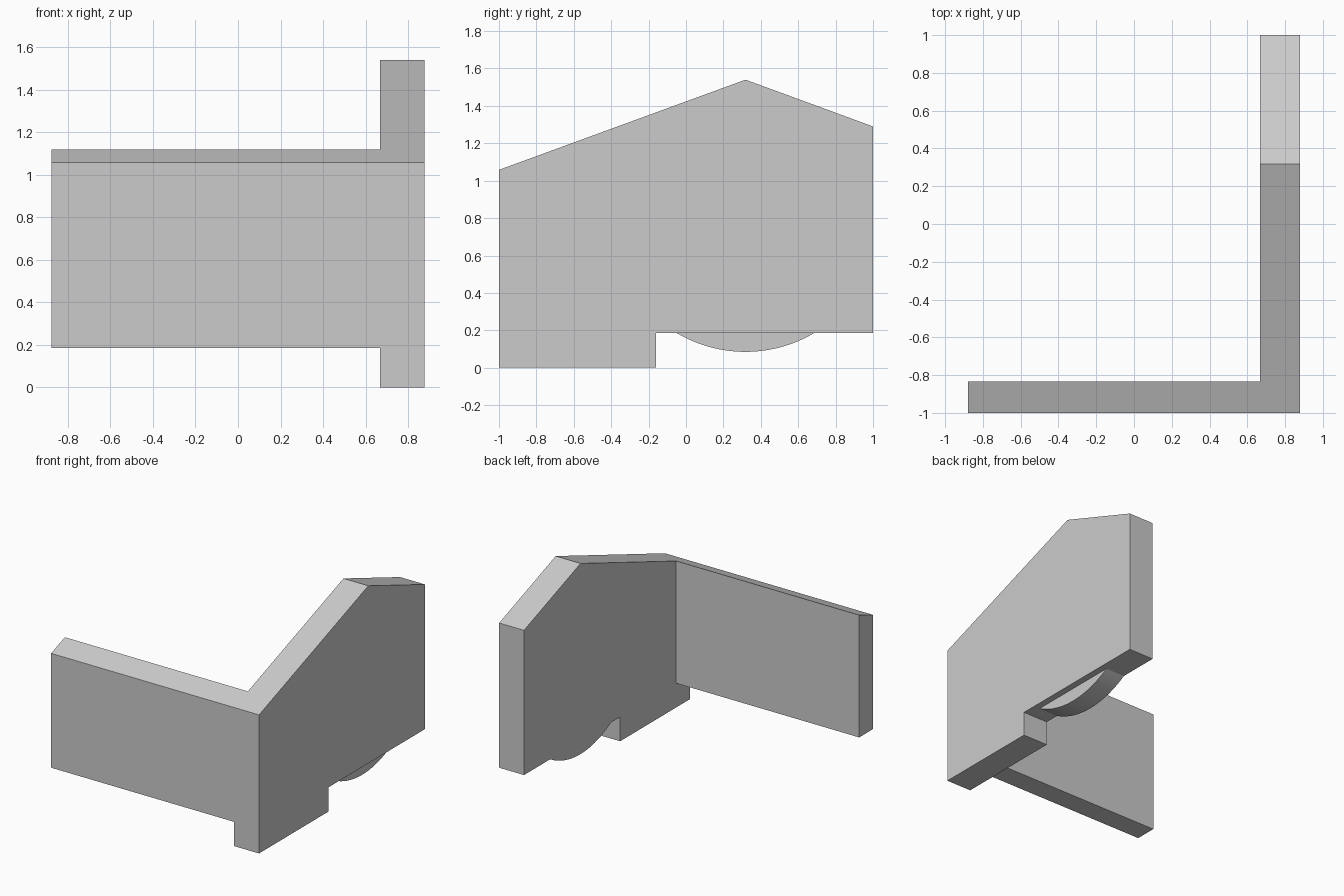
import bpy
import bmesh
import math

if "Cube" in bpy.data.objects:
    bpy.data.objects.remove(bpy.data.objects["Cube"], do_unlink=True)

grey = bpy.data.materials.new("light grey")
grey.use_nodes = True
grey.diffuse_color = (0.6, 0.6, 0.6, 1)
grey.node_tree.nodes["Principled BSDF"].inputs["Base Color"].default_value = (0.6, 0.6, 0.6, 1)


def extrude_profile(name, profile, x_min, x_max):
    """Make a solid from a (y, z) profile extruded along x."""
    bm = bmesh.new()
    face = bm.faces.new([bm.verts.new((x_min, y, z)) for y, z in profile])
    result = bmesh.ops.extrude_face_region(bm, geom=[face])
    moved = [v for v in result["geom"] if isinstance(v, bmesh.types.BMVert)]
    bmesh.ops.translate(bm, verts=moved, vec=(x_max - x_min, 0, 0))
    bmesh.ops.recalc_face_normals(bm, faces=bm.faces)
    mesh = bpy.data.meshes.new(name)
    bm.to_mesh(mesh)
    bm.free()
    mesh.materials.append(grey)
    obj = bpy.data.objects.new(name, mesh)
    bpy.context.collection.objects.link(obj)
    return obj


HALF_WIDTH, INNER_X = 0.878, 0.668
UNDERSIDE, FRONT_TOP = 0.185, 1.058
RIDGE_Y, RIDGE_Z = 0.318, 1.54
FRONT_BACK_Y = -0.835
slope = (RIDGE_Z - FRONT_TOP) / (RIDGE_Y + 1)

# Gabled side wall with a foot at its front end
extrude_profile("side_wall", [
    (-1, 0), (-0.16, 0), (-0.16, UNDERSIDE), (1, UNDERSIDE),
    (1, 1.29), (RIDGE_Y, RIDGE_Z), (-1, FRONT_TOP),
], INNER_X, HALF_WIDTH)

# Front wall whose top follows the roof slope
extrude_profile("front_wall", [
    (-1, UNDERSIDE), (FRONT_BACK_Y, UNDERSIDE),
    (FRONT_BACK_Y, FRONT_TOP + slope * (FRONT_BACK_Y + 1)), (-1, FRONT_TOP),
], -HALF_WIDTH, INNER_X)

# Rounded lug below the side wall, flush with its inner face
half_chord, sag = 0.366, 0.1
radius = (half_chord ** 2 + sag ** 2) / (2 * sag)
half_angle = math.asin(half_chord / radius)
steps = 32
arc = []
for i in range(steps + 1):
    a = half_angle * (2 * i / steps - 1)
    arc.append((RIDGE_Y + radius * math.sin(a),
                UNDERSIDE - sag + radius * (1 - math.cos(a))))
lug = extrude_profile("curved_lug", arc, INNER_X, 0.828)
bpy.ops.object.select_all(action="DESELECT")
lug.select_set(True)
bpy.context.view_layer.objects.active = lug
bpy.ops.object.shade_smooth_by_angle(angle=math.radians(20))
